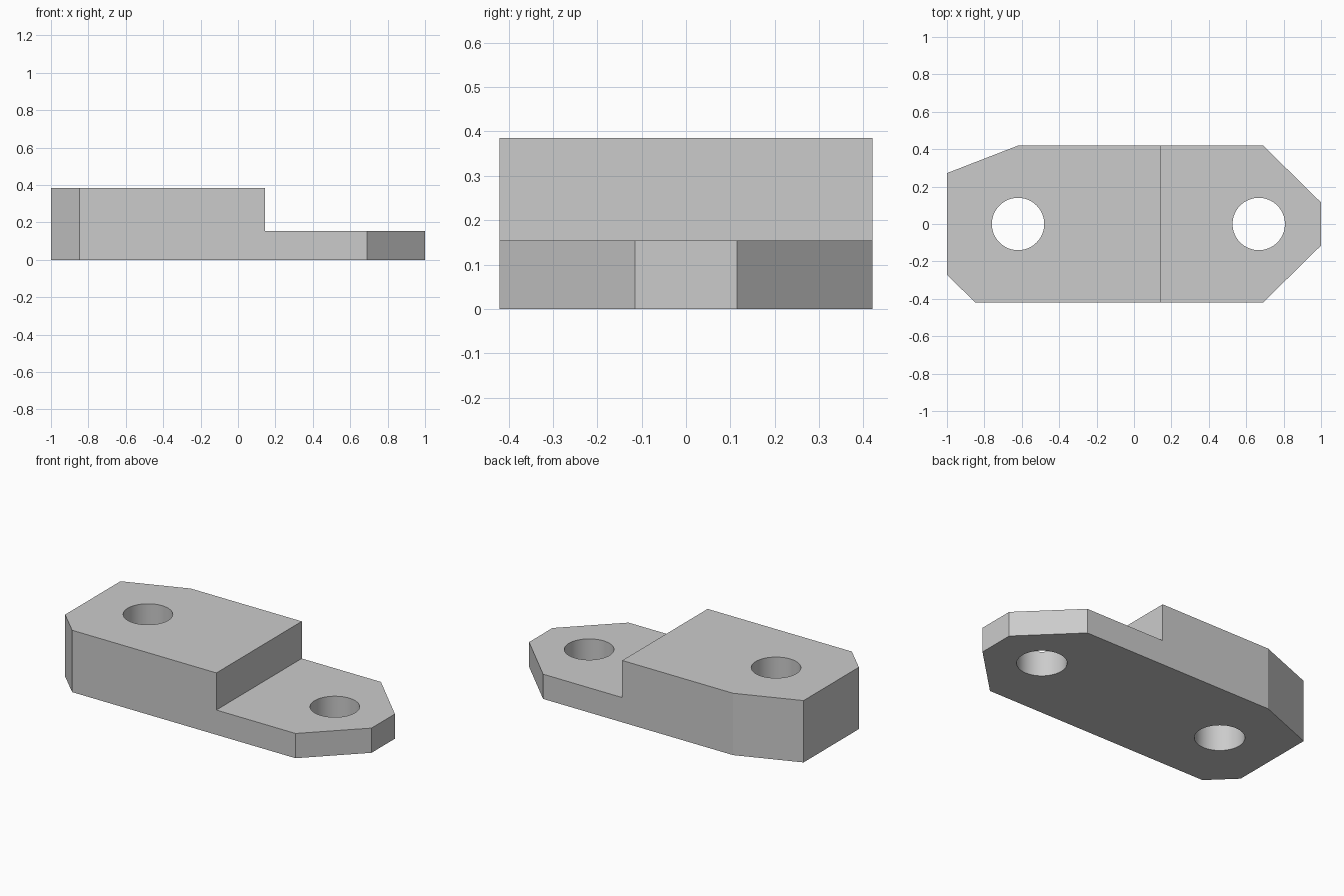
import bpy
import bmesh
from math import radians

default = bpy.data.objects.get("Cube")
if default:
    bpy.data.objects.remove(default, do_unlink=True)

HEIGHT, STEP_X, STEP_Z = 0.385, 0.145, 0.154
HOLE_RADIUS = 0.14

# Plain grey finish
grey = bpy.data.materials.new("plain grey")
grey.use_nodes = True
colour = (0.6, 0.6, 0.6, 1)
grey.diffuse_color = colour
grey.node_tree.nodes["Principled BSDF"].inputs["Base Color"].default_value = colour


def prism(name, outline, z0, z1):
    """Extrude a flat outline from z0 up to z1."""
    bm = bmesh.new()
    base = bm.faces.new([bm.verts.new((x, y, z0)) for x, y in outline])
    top = bmesh.ops.extrude_face_region(bm, geom=[base])["geom"]
    verts = [v for v in top if isinstance(v, bmesh.types.BMVert)]
    bmesh.ops.translate(bm, verts=verts, vec=(0, 0, z1 - z0))
    bmesh.ops.recalc_face_normals(bm, faces=bm.faces)
    mesh = bpy.data.meshes.new(name)
    bm.to_mesh(mesh)
    bm.free()
    mesh.materials.append(grey)
    obj = bpy.data.objects.new(name, mesh)
    bpy.context.collection.objects.link(obj)
    return obj


# Block with four chamfered corners
block = prism("stepped_block", [
    (-1, -0.272), (-0.848, -0.42), (0.69, -0.42), (1, -0.115),
    (1, 0.115), (0.69, 0.42), (-0.618, 0.42), (-1, 0.272)], 0, HEIGHT)

# Cutter for the low shelf
cutters = [prism("shelf_cutter", [
    (STEP_X, -1), (2, -1), (2, 1), (STEP_X, 1)], STEP_Z, 1)]

# Cutters for the two bolt holes
for name, x in (("tall_end_hole", -0.62), ("low_end_hole", 0.667)):
    bpy.ops.mesh.primitive_cylinder_add(
        vertices=64, radius=HOLE_RADIUS, depth=2, location=(x, 0, 0))
    hole = bpy.context.object
    hole.name = name + "_cutter"
    hole.data.materials.append(grey)
    cutters.append(hole)

# Cut the block, then discard the cutters
for cutter in cutters:
    cutter.hide_render = True
    mod = block.modifiers.new(cutter.name, "BOOLEAN")
    mod.operation = "DIFFERENCE"
    mod.solver = "EXACT"
    mod.object = cutter

bpy.ops.object.select_all(action="DESELECT")
block.select_set(True)
bpy.context.view_layer.objects.active = block
for mod in list(block.modifiers):
    bpy.ops.object.modifier_apply(modifier=mod.name)
for cutter in cutters:
    bpy.data.objects.remove(cutter, do_unlink=True)

# Round hole walls, crisp block edges
bpy.ops.object.shade_smooth_by_angle(angle=radians(15))
